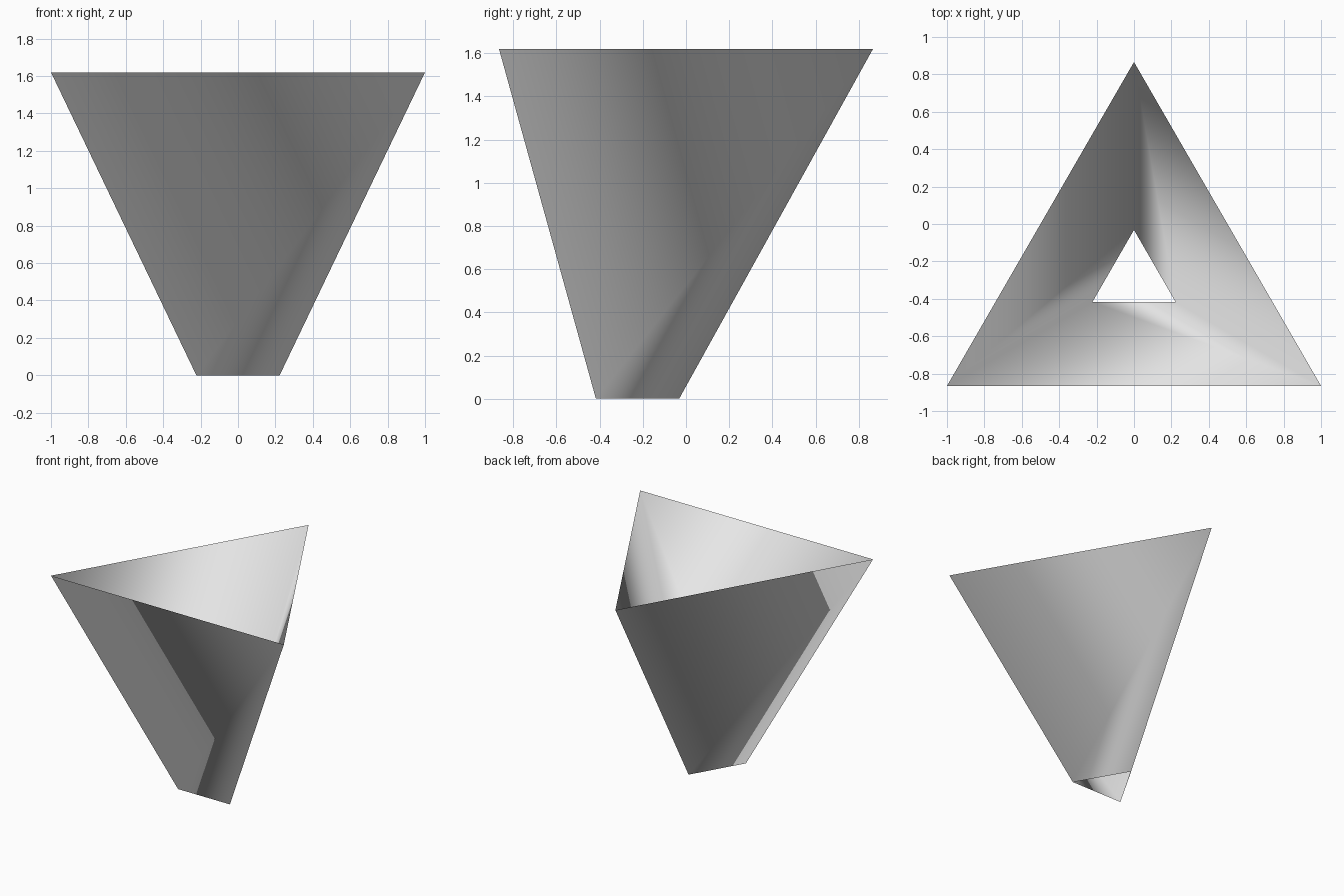
import bpy
import bmesh
from math import radians, sin, cos, sqrt

cube = bpy.data.objects.get("Cube")
if cube:
    bpy.data.objects.remove(cube, do_unlink=True)

SIDES = 3
HEIGHT = 1.62
TOP_RADIUS = 2 / sqrt(3)
BOTTOM_RADIUS = 0.257
AXIS_Y = sqrt(3) / 2 - TOP_RADIUS

# Plain light grey material
grey = bpy.data.materials.new("light grey")
grey.use_nodes = True
colour = (0.8, 0.8, 0.8, 1)
grey.diffuse_color = colour
grey.node_tree.nodes["Principled BSDF"].inputs["Base Color"].default_value = colour


def ring(bm, radius, z):
    """Triangle of vertices around the funnel axis, first corner at the back."""
    angles = [radians(90 + 360 * i / SIDES) for i in range(SIDES)]
    return [bm.verts.new((radius * cos(a), AXIS_Y + radius * sin(a), z)) for a in angles]


# Open three-sided funnel, each wall split along its rising diagonal
bm = bmesh.new()
low = ring(bm, BOTTOM_RADIUS, 0)
high = ring(bm, TOP_RADIUS, HEIGHT)
for i in range(SIDES):
    j = (i + 1) % SIDES
    bm.faces.new((low[i], low[j], high[j]))
    bm.faces.new((low[i], high[j], high[i]))
for face in bm.faces:
    face.smooth = True

mesh = bpy.data.meshes.new("funnel_wall")
bm.to_mesh(mesh)
bm.free()
mesh.materials.append(grey)
funnel = bpy.data.objects.new("funnel_wall", mesh)
bpy.context.collection.objects.link(funnel)
